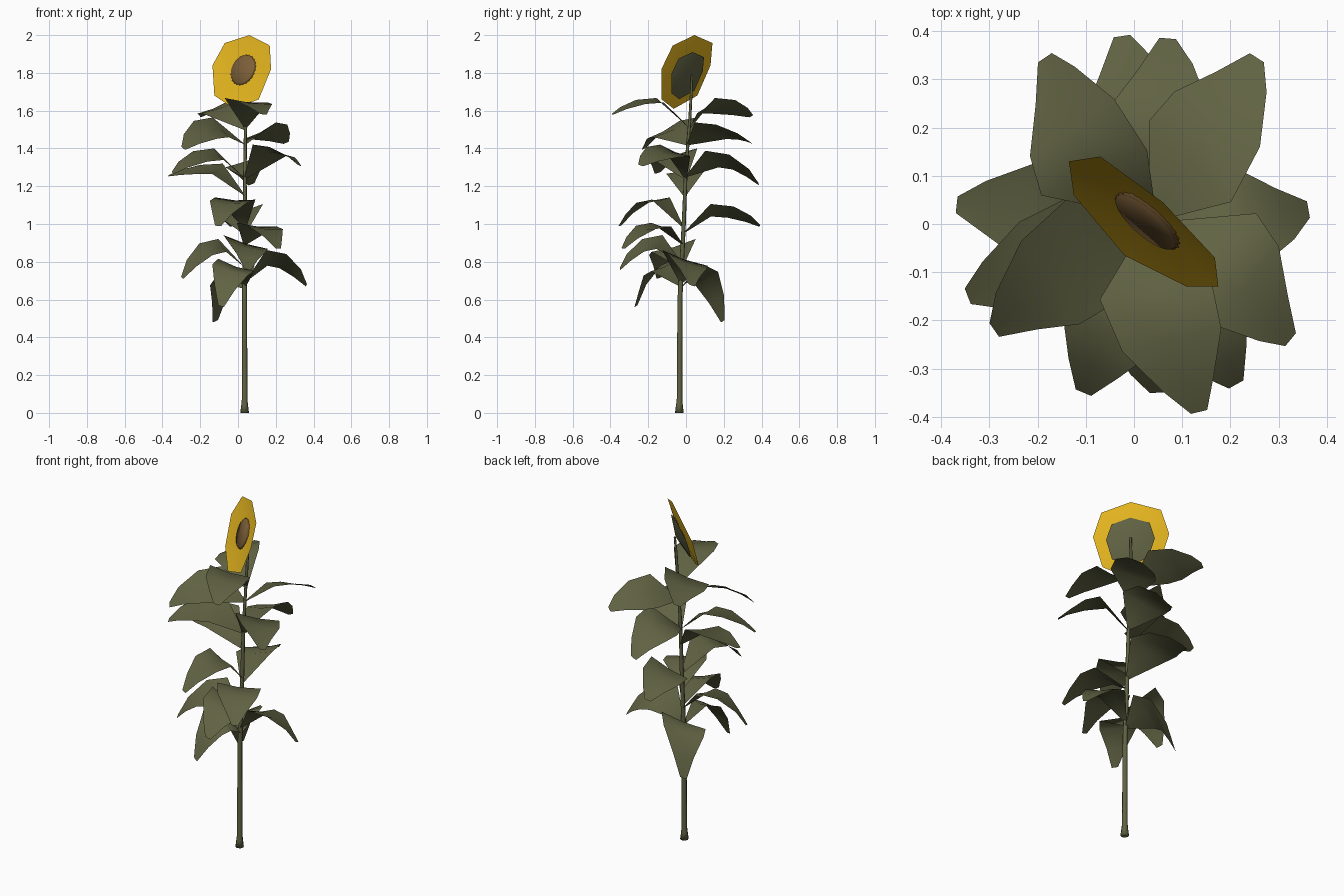
import bpy, math
from mathutils import Vector

if "Cube" in bpy.data.objects:
    bpy.data.objects.remove(bpy.data.objects["Cube"])


def material(name, rgb):
    m = bpy.data.materials.new(name)
    m.diffuse_color = (*rgb, 1)
    m.use_nodes = True
    m.node_tree.nodes["Principled BSDF"].inputs["Base Color"].default_value = m.diffuse_color
    return m


GREEN = material("leaf green", (0.118, 0.123, 0.056))
YELLOW = material("petal yellow", (0.79, 0.47, 0.014))
BROWN = material("seed brown", (0.205, 0.115, 0.04))
DARK = material("seed rim brown", (0.14, 0.075, 0.024))


def make(name, verts, faces, mats, rule=None, smooth=True):
    me = bpy.data.meshes.new(name)
    me.from_pydata([tuple(v) for v in verts], [], faces)
    ob = bpy.data.objects.new(name, me)
    bpy.context.collection.objects.link(ob)
    for m in mats:
        me.materials.append(m)
    for i, p in enumerate(me.polygons):
        p.use_smooth = smooth
        if rule:
            p.material_index = rule(i)
    return ob


# Stem: tapering tube along a gently leaning path (x, y, z, radius)
PATH = [(.035, -.035, 0, .023), (.035, -.035, .04, .018), (.035, -.034, .07, .015),
        (.035, -.032, .6, .013), (.036, -.012, 1.0, .011), (.037, .0, 1.3, .009),
        (.04, .02, 1.55, .008), (.044, .028, 1.7, .007), (.05, .032, 1.79, .006)]


def stem_at(z):
    for a, b in zip(PATH, PATH[1:]):
        if a[2] <= z <= b[2]:
            t = (z - a[2]) / (b[2] - a[2])
            return Vector((a[0] + t * (b[0] - a[0]), a[1] + t * (b[1] - a[1]), z))


N = 8
verts, faces = [], []
for x, y, z, r in PATH:
    verts += [(x + r * math.cos(k * math.tau / N), y + r * math.sin(k * math.tau / N), z)
              for k in range(N)]
for j in range(len(PATH) - 1):
    for k in range(N):
        k2 = (k + 1) % N
        faces.append((j * N + k, j * N + k2, (j + 1) * N + k2, (j + 1) * N + k))
faces.append(tuple(reversed(range(N))))
make("stem", verts, faces, [GREEN])


# Leaves: base height, peak height, tip, sideways bow (left positive), roll
LEAVES = [
    (1.51, 1.66, (.135, -.39, 1.58), -.03, .1), (1.50, 1.655, (-.185, .345, 1.57), .05, .33),
    (1.42, 1.525, (.255, .345, 1.43), 0, .36), (1.42, 1.55, (-.29, -.22, 1.40), -.02, .43),
    (1.24, 1.41, (.325, -.24, 1.31), .04, .25), (1.15, 1.31, (-.368, .04, 1.255), 0, .22),
    (1.24, 1.39, (-.345, -.15, 1.27), 0, .25), (1.25, 1.375, (.07, .385, 1.21), 0, .36),
    (.95, 1.095, (-.025, .39, .99), 0, .27), (.98, 1.135, (-.105, -.35, .99), 0, .05),
    (.89, 1.0, (.212, -.333, .87), 0, .08), (.79, .93, (.05, -.35, .76), 0, .3),
    (.77, .91, (-.295, -.14, .715), 0, .28), (.69, .85, (.362, .03, .675), 0, .34),
    (.67, .805, (-.09, -.265, .565), 0, .27), (.66, .77, (-.12, .195, .485), 0, .33),
]
# Leaf stations: position along the leaf, half width, share of the sideways bow
SHAPE = [(0, .008, 0), (.36, .122, 1), (.62, .11, .7), (.85, .058, .3), (1, .018, 0)]


def leaf(i, z0, zp, tip, bow, roll):
    base, tip = stem_at(z0), Vector(tip)
    run = Vector((tip.x - base.x, tip.y - base.y, 0))
    along = run.normalized()
    side = Vector((-along.y, along.x, 0))
    top = zp - .1 * roll
    drop = top - tip.z
    heights = [z0, top, top - .12 * drop, top - .55 * drop, tip.z]
    shifts = [0, .07 * roll, 0, -.03 * roll, 0]
    verts, faces = [], []
    for (t, w, b), z, s in zip(SHAPE, heights, shifts):
        mid = Vector((base.x, base.y, z)) + run * t + side * (bow * b)
        edge = side * (w * .96) - Vector((0, 0, w * roll)) + along * s
        lift = Vector((0, 0, w * .04))
        verts += [mid - edge + lift, mid - lift, mid + edge + lift]
    for j in range(len(SHAPE) - 1):
        for k in (0, 1):
            a = j * 3 + k
            faces.append((a, a + 1, a + 4, a + 3))
    make(f"leaf_{i + 1}", verts, faces, [GREEN])


for i, spec in enumerate(LEAVES):
    leaf(i, *spec)

# Petal ring: irregular, slightly cupped octagon facing front left and up
RING = [Vector(p) for p in [(-.135, .13, 1.84), (-.07, .14, 1.958), (.06, .045, 2.0),
                            (.168, -.07, 1.945), (.175, -.13, 1.82), (.11, -.13, 1.66),
                            (-.02, -.065, 1.61), (-.125, .06, 1.68)]]
normal = Vector((-.62, -.70, .33)).normalized()
centre = Vector((.025, .005, 1.817))
across = normal.cross(Vector((0, 0, 1))).normalized()
up = across.cross(normal)
make("petals", RING + [centre - normal * .015],
     [((k + 1) % 8, k, 8) for k in range(8)], [YELLOW])

# Calyx: shallow green cone behind the petals, joined to the stem
low = Vector((-.003, -.008, -.018))
rim = [centre + (p - centre) * .64 - normal * .017 + low for p in RING]
make("calyx", rim + [centre - normal * .04 + low * .6],
     [(k, (k + 1) % 8, 8) for k in range(8)], [GREEN])

# Seed disc: toothed dark rim around a lighter brown face
S = 48


def circle(r_even, r_odd, depth):
    return [centre + normal * depth
            + (across * math.cos(k * math.tau / S) + up * math.sin(k * math.tau / S))
            * (r_odd if k % 2 else r_even) for k in range(S)]


verts = circle(.087, .081, -.005) + circle(.079, .079, .003) + [centre + normal * .001]
faces = [(k, (k + 1) % S, S + (k + 1) % S, S + k) for k in range(S)]
faces += [(S + k, S + (k + 1) % S, 2 * S) for k in range(S)]
# make faces front outwards
flip = faces[0]
nrm = (verts[flip[1]] - verts[flip[0]]).cross(verts[flip[2]] - verts[flip[0]])
if nrm.dot(normal) < 0:
    faces = [tuple(reversed(f)) for f in faces]
make("seed_disc", verts, faces, [DARK, BROWN], lambda i: 0 if i < S else 1)
